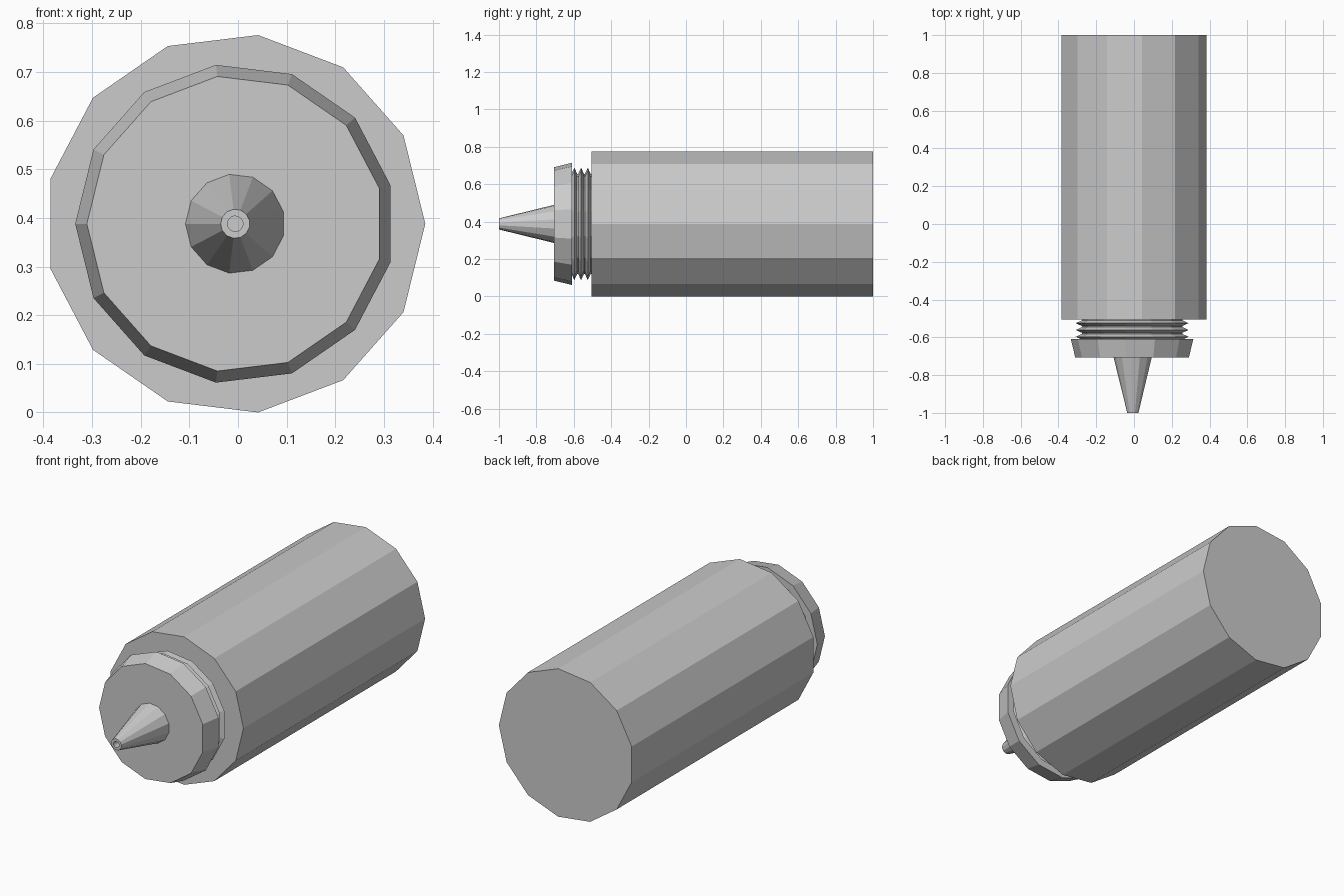
import bpy, bmesh, math

cube = bpy.data.objects.get("Cube")
if cube:
    bpy.data.objects.remove(cube)

SIDES = 13
CX, CZ = -0.0057, 0.388  # shared long axis

grey = bpy.data.materials.new("plain_grey")
grey.use_nodes = True
grey.diffuse_color = (0.6, 0.6, 0.6, 1)
grey.node_tree.nodes["Principled BSDF"].inputs["Base Color"].default_value = (0.6, 0.6, 0.6, 1)


def lathe(name, profile, start):
    """Faceted solid around the long axis from (y, radius) pairs, capped at both ends."""
    bm = bmesh.new()
    rings = []
    for y, r in profile:
        ring = []
        for i in range(SIDES):
            a = start + math.tau * i / SIDES
            ring.append(bm.verts.new((CX + r * math.cos(a), y, CZ + r * math.sin(a))))
        rings.append(ring)
    for a, b in zip(rings, rings[1:]):
        for i in range(SIDES):
            j = (i + 1) % SIDES
            bm.faces.new((a[i], a[j], b[j], b[i]))
    bm.faces.new(rings[0])
    bm.faces.new(rings[-1])
    bmesh.ops.recalc_face_normals(bm, faces=bm.faces)
    mesh = bpy.data.meshes.new(name)
    bm.to_mesh(mesh)
    bm.free()
    mesh.materials.append(grey)
    obj = bpy.data.objects.new(name, mesh)
    bpy.context.collection.objects.link(obj)
    return obj


# Main container, with a corner pointing to +x
lathe("bottle_body", [(-0.505, 0.3907), (1.0, 0.3907)], 0)

# Threaded neck: three sharp ridges
neck = [(-0.615, 0.27)]
for k in range(3):
    peak = -0.597 + 0.036 * k
    neck += [(peak - 0.015, 0.27), (peak, 0.303), (peak + 0.015, 0.27)]
neck.append((-0.5, 0.27))
lathe("threaded_neck", neck, math.pi)

# Flared screw cap
lathe("screw_cap", [(-0.707, 0.305), (-0.61, 0.329)], math.pi)

# Tapered nozzle with a small bore in the tip
lathe("nozzle", [(-0.7, 0.104), (-1.0, 0.03), (-1.0, 0.016), (-0.9, 0.016)], math.pi)
